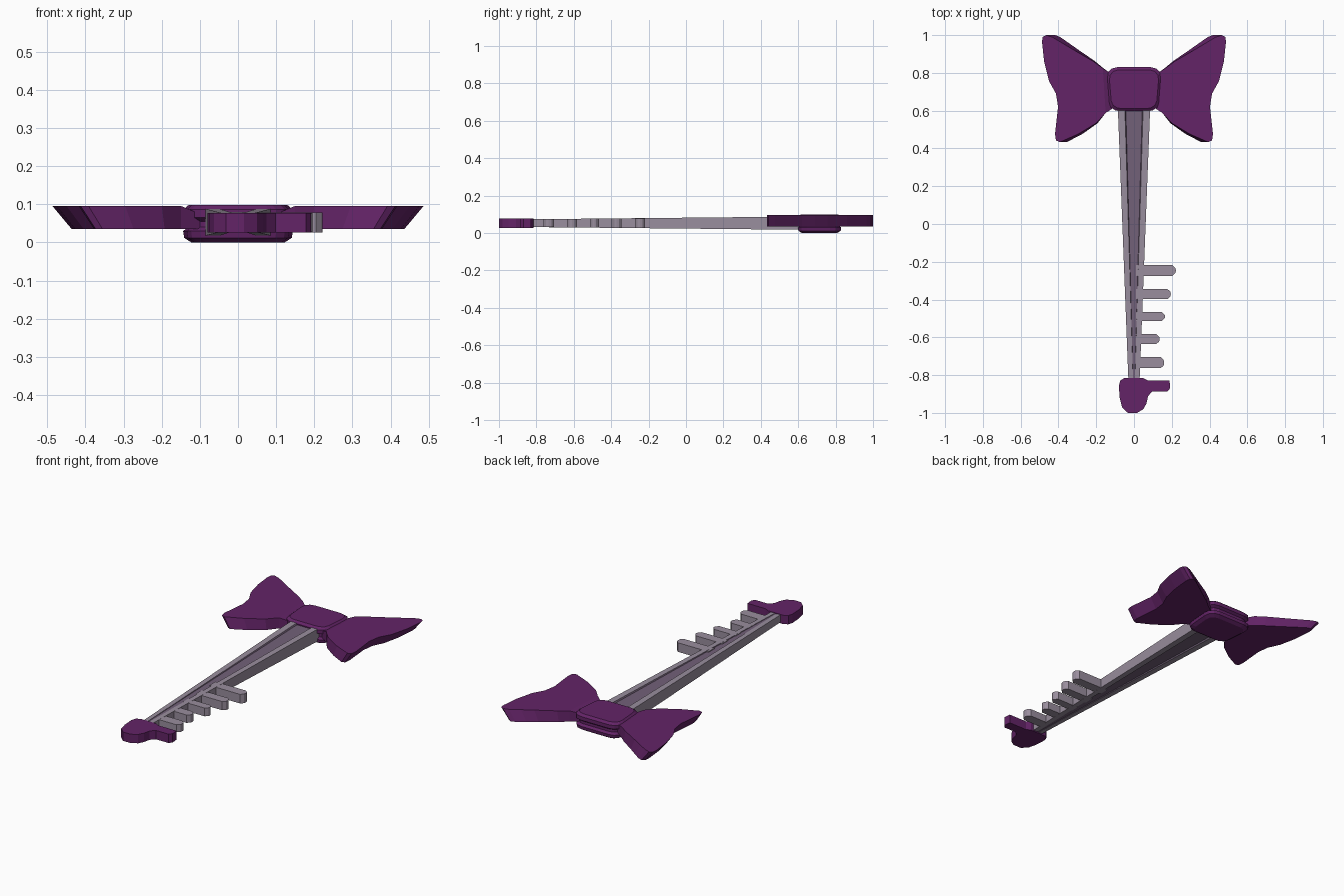
import bpy, bmesh

if "Cube" in bpy.data.objects:
    bpy.data.objects.remove(bpy.data.objects["Cube"])


def material(name, color):
    m = bpy.data.materials.new(name)
    m.diffuse_color = (*color, 1)
    m.use_nodes = True
    m.node_tree.nodes["Principled BSDF"].inputs["Base Color"].default_value = m.diffuse_color
    return m


PURPLE = material("purple", (0.125, 0.017, 0.135))
SILVER = material("silver", (0.32, 0.27, 0.34))
DARK = material("dark_silver", (0.17, 0.12, 0.19))


def loft(name, rings, mats, cap_split=None, strip=()):
    """Join equal-length rings of points; strip = segments using the second material."""
    bm = bmesh.new()
    vs = [[bm.verts.new(p) for p in ring] for ring in rings]
    n = len(vs[0])
    for a, b in zip(vs, vs[1:]):
        for i in range(n):
            j = (i + 1) % n
            f = bm.faces.new((a[i], a[j], b[j], b[i]))
            f.material_index = 1 if i in strip else 0
    for ring in (vs[0], vs[-1]):
        if cap_split:
            # cap bent along a crease: first, second and last two points form a quad
            bm.faces.new(ring[1:-1])
            bm.faces.new((ring[-2], ring[-1], ring[0], ring[1]))
        else:
            bm.faces.new(ring)
    bmesh.ops.recalc_face_normals(bm, faces=bm.faces)
    me = bpy.data.meshes.new(name)
    bm.to_mesh(me)
    bm.free()
    for m in mats:
        me.materials.append(m)
    ob = bpy.data.objects.new(name, me)
    bpy.context.collection.objects.link(ob)
    return ob


def prism(name, outline, z0, z1, mat):
    return loft(name, [[(x, y, z) for x, y in outline] for z in (z0, z1)], [mat])


# Bow wings: flat top, outer edge slanting inwards towards the bottom
wing = [(0.10, 0.78), (0.165, 0.825), (0.217, 0.862), (0.32, 0.922), (0.38, 0.958),
        (0.434, 0.99), (0.465, 1.0), (0.483, 0.99), (0.487, 0.965), (0.476, 0.862),
        (0.45, 0.757), (0.413, 0.69), (0.402, 0.62), (0.418, 0.476), (0.413, 0.442),
        (0.392, 0.434), (0.296, 0.476), (0.20, 0.534), (0.15, 0.588), (0.10, 0.62)]
last = len(wing) - 1
for side, label in ((1, "right"), (-1, "left")):
    top = [(side * x, y, 0.075 if i in (0, last) else 0.096)
           for i, (x, y) in enumerate(wing)]
    bottom = [(side * (x - 0.05 * max(0, x - 0.15) / 0.33), y, 0.035) for x, y in wing]
    loft("bow_wing_" + label, [bottom, top], [PURPLE], cap_split=True)

# Bow knot: rounded block with bevelled rims and a pinched waist
half = [(0.0, 0.83), (0.09, 0.83), (0.12, 0.822), (0.139, 0.80), (0.144, 0.77),
        (0.134, 0.645), (0.123, 0.617), (0.10, 0.602), (0.08, 0.598), (0.0, 0.598)]
knot = half + [(-x, y) for x, y in half[-2:0:-1]]
levels = [(0, 0.022), (0.012, 0.003), (0.03, 0), (0.04, 0.014), (0.055, 0.014),
          (0.065, 0), (0.086, 0), (0.098, 0.014)]
loft("bow_knot", [[(x * (1 - d / 0.144), 0.714 + (y - 0.714) * (1 - d / 0.116), z)
                   for x, y in knot] for z, d in levels], [PURPLE])


# Shaft: tapered bar with a shallow dark groove above and below
MID = 0.053


def half_height(y):
    return 0.021 + (y + 0.82) * 0.0099


def shaft_ring(y):
    t = (y + 0.82) / 1.42
    w, g, h = 0.03 + 0.055 * t, 0.005 + 0.043 * t, half_height(y)
    d = 0.002 + 0.006 * t
    lower = [(-w, -h), (-g, -h), (-g * 0.9, d - h), (g * 0.9, d - h), (g, -h), (w, -h)]
    return [(x, y, MID + z) for x, z in lower + [(-x, -z) for x, z in lower]]


loft("shaft", [shaft_ring(0.66), shaft_ring(-0.86)], [SILVER, DARK],
     strip=(1, 2, 3, 7, 8, 9))

# Teeth: bars with clipped tips
teeth = [(-0.246, 0.222, 0.028), (-0.371, 0.195, 0.027), (-0.490, 0.165, 0.024),
         (-0.609, 0.136, 0.027), (-0.734, 0.160, 0.029)]
for k, (y, tip, r) in enumerate(teeth):
    c = 0.018
    outline = [(0.01, y - r), (tip - c, y - r), (tip - 0.003, y - r + c * 0.8),
               (tip, y), (tip - 0.003, y + r - c * 0.8), (tip - c, y + r), (0.01, y + r)]
    h = half_height(y) - 0.0005
    prism(f"tooth_{k + 1}", outline, MID - h, MID + h, SILVER)

# End cap with its side prong
cap = [(-0.08, -0.855), (-0.072, -0.828), (-0.05, -0.815), (0.048, -0.815),
       (0.074, -0.828), (0.188, -0.828), (0.192, -0.868), (0.178, -0.886),
       (0.098, -0.886), (0.075, -0.91), (0.066, -0.95), (0.05, -0.98), (0.016, -1.0),
       (-0.032, -1.0), (-0.063, -0.972), (-0.076, -0.92)]
prism("end_cap", cap, 0.026, 0.077, PURPLE)
